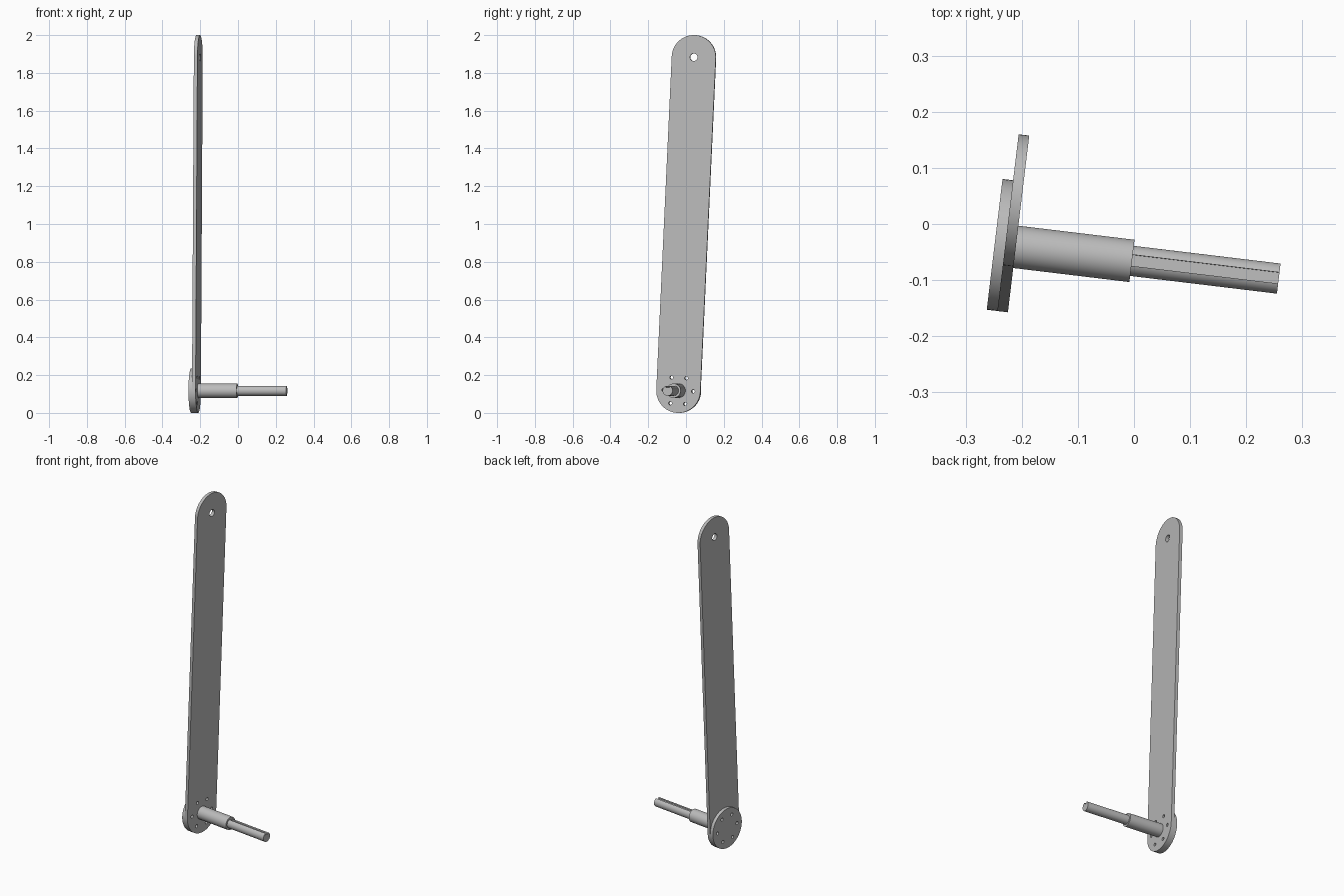
import bpy, bmesh
from math import sin, cos, pi, radians, sqrt, asin
from mathutils import Matrix, Vector

if "Cube" in bpy.data.objects:
    bpy.data.objects.remove(bpy.data.objects["Cube"])

grey = bpy.data.materials.new("plain grey")
grey.use_nodes = True
grey.diffuse_color = (0.5, 0.5, 0.5, 1)
grey.node_tree.nodes["Principled BSDF"].inputs["Base Color"].default_value = (0.5, 0.5, 0.5, 1)

# Local frame: x along the shaft, z along the arm, origin where disc meets arm
FRAME = (Matrix.Translation((-0.2295, -0.0385, 0.1175))
         @ Matrix.Rotation(radians(-6.88), 4, 'Z')
         @ Matrix.Rotation(radians(-2.67), 4, 'X'))
RADIUS = 0.1175
PLATE = 0.019
ARM_LENGTH = 1.767


def arc(r, start=0, end=2 * pi, cy=0, cz=0, n=64, closed=True):
    """Points on an arc; a closed ring leaves out its last point."""
    steps = n if closed else n - 1
    return [(cy + r * cos(start + (end - start) * i / steps),
             cz + r * sin(start + (end - start) * i / steps)) for i in range(n)]


def extruded(name, outline, x0, x1, holes=()):
    """Fill an outline with holes and extrude it along the shaft axis."""
    bm = bmesh.new()
    edges = []
    for ring in (outline, *holes):
        verts = [bm.verts.new((x0, y, z)) for y, z in ring]
        edges += [bm.edges.new((v, verts[i - 1])) for i, v in enumerate(verts)]
    bmesh.ops.triangle_fill(bm, edges=edges, use_beauty=True, use_dissolve=False)
    top = bmesh.ops.extrude_face_region(bm, geom=bm.faces[:], use_keep_orig=True)
    moved = [g for g in top["geom"] if isinstance(g, bmesh.types.BMVert)]
    bmesh.ops.translate(bm, vec=Vector((x1 - x0, 0, 0)), verts=moved)
    bmesh.ops.recalc_face_normals(bm, faces=bm.faces[:])
    mesh = bpy.data.meshes.new(name)
    bm.to_mesh(mesh)
    bm.free()
    mesh.transform(FRAME)
    mesh.materials.append(grey)
    obj = bpy.data.objects.new(name, mesh)
    bpy.context.collection.objects.link(obj)
    bpy.ops.object.select_all(action='DESELECT')
    obj.select_set(True)
    bpy.context.view_layer.objects.active = obj
    bpy.ops.object.shade_smooth_by_angle(angle=radians(30))
    return obj


# Ring of six bolt holes shared by disc and arm
bolt_holes = [arc(0.009, cy=0.079 * cos(i * pi / 3), cz=0.079 * sin(i * pi / 3), n=24)
              for i in range(6)]

# Backing disc
extruded("backing_disc", arc(RADIUS), -PLATE, 0, bolt_holes)

# Long round-ended arm with a pivot hole at its far end
arm_outline = (arc(RADIUS, 0, pi, cz=ARM_LENGTH, n=40, closed=False)
               + arc(RADIUS, pi, 2 * pi, n=40, closed=False))
pivot_hole = arc(0.02, cz=ARM_LENGTH, n=32)
extruded("arm", arm_outline, 0, PLATE, bolt_holes + [pivot_hole])

# Thick collar of the shaft
extruded("shaft_collar", arc(0.038), PLATE, 0.2275)

# Thin shaft with a keyway along its top
shaft_r, half_key, key_depth = 0.027, 0.01, 0.011
gap = asin(half_key / shaft_r)
floor = shaft_r - key_depth
shaft_outline = (arc(shaft_r, pi / 2 + gap, 5 * pi / 2 - gap, n=56, closed=False)
                 + [(half_key, floor), (-half_key, floor)])
extruded("keyed_shaft", shaft_outline, 0.2275, 0.491)
